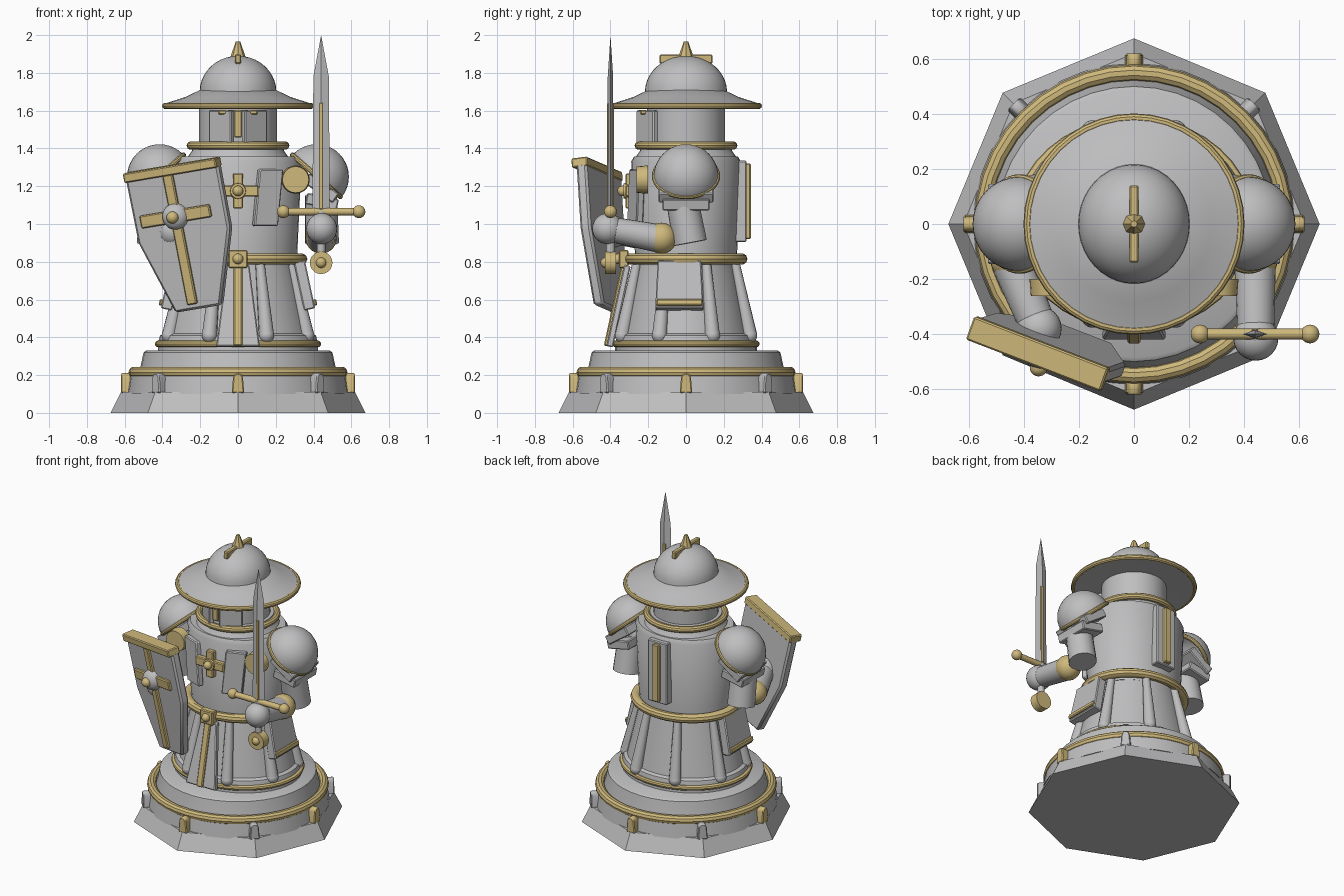
import bpy, bmesh
from math import sin, cos, pi, radians
from mathutils import Matrix, Vector

if "Cube" in bpy.data.objects:
    bpy.data.objects.remove(bpy.data.objects["Cube"])


def material(name, rgb):
    m = bpy.data.materials.new(name)
    m.use_nodes = True
    m.diffuse_color = (*rgb, 1)
    m.node_tree.nodes["Principled BSDF"].inputs["Base Color"].default_value = (*rgb, 1)
    return m


GREY = material("stone grey", (0.52, 0.52, 0.53))
GOLD = material("pale gold", (0.62, 0.48, 0.20))


def turn(x=0, y=0, z=0):
    return (Matrix.Rotation(radians(z), 4, 'Z') @ Matrix.Rotation(radians(x), 4, 'X')
            @ Matrix.Rotation(radians(y), 4, 'Y'))


def place(loc, **angles):
    return Matrix.Translation(loc) @ turn(**angles)


def finish(name, bm, mat, matrix=Matrix(), bevel=0):
    bmesh.ops.recalc_face_normals(bm, faces=bm.faces)
    if bevel:
        bmesh.ops.bevel(bm, geom=bm.edges[:], offset=bevel, segments=1, affect='EDGES')
    bm.transform(matrix)
    mesh = bpy.data.meshes.new(name)
    bm.to_mesh(mesh)
    bm.free()
    mesh.materials.append(mat)
    ob = bpy.data.objects.new(name, mesh)
    bpy.context.collection.objects.link(ob)
    bpy.ops.object.select_all(action='DESELECT')
    ob.select_set(True)
    bpy.context.view_layer.objects.active = ob
    bpy.ops.object.shade_smooth_by_angle(angle=radians(35))
    return ob


def lathe(name, profile, mat, steps=40, sx=1, sy=1, matrix=Matrix(), closed=False):
    bm = bmesh.new()
    vs = [bm.verts.new((r, 0, z)) for r, z in profile]
    pairs = list(zip(vs, vs[1:])) + ([(vs[-1], vs[0])] if closed else [])
    edges = [bm.edges.new(p) for p in pairs]
    bmesh.ops.spin(bm, geom=vs + edges, cent=(0, 0, 0), axis=(0, 0, 1),
                   angle=2 * pi, steps=steps, use_merge=True)
    bmesh.ops.remove_doubles(bm, verts=bm.verts, dist=1e-5)
    return finish(name, bm, mat, matrix @ Matrix.Diagonal((sx, sy, 1, 1)))


def ring(name, major, minor, z, mat=GOLD, sx=1, matrix=Matrix()):
    prof = [(major + minor * cos(k * pi / 5), z + minor * sin(k * pi / 5)) for k in range(10)]
    return lathe(name, prof, mat, 40, sx, 1, matrix, True)


def box(name, size, matrix, mat=GREY, bevel=0.006):
    bm = bmesh.new()
    bmesh.ops.create_cube(bm, size=1, matrix=Matrix.Diagonal((*size, 1)))
    return finish(name, bm, mat, matrix, bevel)


def ball(name, r, loc, mat=GREY, scale=(1, 1, 1)):
    bm = bmesh.new()
    bmesh.ops.create_uvsphere(bm, u_segments=24, v_segments=14, radius=r)
    return finish(name, bm, mat, Matrix.Translation(loc) @ Matrix.Diagonal((*scale, 1)))


def rod(name, a, b, r1, r2, mat=GREY, sides=20):
    a, b = Vector(a), Vector(b)
    bm = bmesh.new()
    bmesh.ops.create_cone(bm, cap_ends=True, segments=sides, radius1=r1, radius2=r2,
                          depth=(b - a).length)
    q = (b - a).to_track_quat('Z', 'Y').to_matrix().to_4x4()
    return finish(name, bm, mat, Matrix.Translation((a + b) / 2) @ q)


def plate(name, outline, depth, matrix, mat=GREY, bevel=0.006):
    """Outline in local x and z, thickened along local y."""
    bm = bmesh.new()
    face = bm.faces.new([bm.verts.new((x, -depth / 2, z)) for x, z in outline])
    out = bmesh.ops.extrude_face_region(bm, geom=[face])
    bmesh.ops.translate(bm, vec=(0, depth, 0),
                        verts=[v for v in out["geom"] if isinstance(v, bmesh.types.BMVert)])
    return finish(name, bm, mat, matrix, bevel)


def mirrored(half):
    return half + [(-x, z) for x, z in reversed(half)]


# Plinth
lathe("plinth", [(0, 0), (0.675, 0), (0.62, 0.11), (0, 0.11)], GREY, 8)
lathe("lower_tier", [(0, 0.1), (0.585, 0.1), (0.57, 0.2), (0, 0.2)], GREY)
lathe("upper_tier", [(0, 0.19), (0.53, 0.19), (0.515, 0.25), (0.5, 0.32), (0.485, 0.33), (0, 0.33)], GREY)
ring("plinth_band", 0.55, 0.03, 0.215)
for k in range(8):
    m = turn(z=45 * k) @ Matrix.Translation((0, -0.592, 0.155))
    plate(f"plinth_lug_{k}", mirrored([(0.033, -0.05), (0.026, 0.035), (0.014, 0.055)]), 0.055,
          m, GREY if k % 2 else GOLD)

# Skirt with ribs
SX = 1.13
lathe("skirt", [(0, 0.32), (0.375, 0.32), (0.375, 0.37), (0.365, 0.41), (0.345, 0.42),
                (0.265, 0.8), (0, 0.8)], GREY, sx=SX)
ring("skirt_hem", 0.372, 0.018, 0.365, sx=SX)
for k in range(8):
    a = radians(22.5 + 45 * k)
    c, s = cos(a) * 1.08, sin(a)
    low, high = (c * 0.365, s * 0.365, 0.41), (c * 0.28, s * 0.28, 0.8)
    rod(f"skirt_rib_{k}", low, high, 0.04, 0.024, sides=12)
    ball(f"rib_foot_{k}", 0.04, low)

# Tabard and belt
tab = place((0, -0.357, 0.565), x=-12.3)
plate("tabard", mirrored([(0.115, -0.22), (0.06, 0.22)]), 0.035, tab)
box("tabard_stripe", (0.046, 0.02, 0.44), tab @ Matrix.Translation((0, -0.022, 0)), GOLD)
ring("belt", 0.295, 0.03, 0.815, sx=SX)
box("buckle", (0.1, 0.05, 0.095), place((0, -0.33, 0.815)), GOLD)
ball("buckle_stud", 0.028, (0, -0.357, 0.815), GOLD)

# Torso
lathe("torso", [(0, 0.78), (0.268, 0.78), (0.29, 1.33), (0.275, 1.358), (0, 1.358)], GREY, sx=1.16)
lathe("collar", [(0, 1.34), (0.27, 1.35), (0.245, 1.385), (0.23, 1.43), (0, 1.43)], GREY)
ring("neck_band", 0.25, 0.022, 1.415)
chest = (0, -0.3, 1.175)
box("chest_cross_upright", (0.055, 0.04, 0.185), place(chest), GOLD)
box("chest_cross_bar", (0.22, 0.04, 0.06), place(chest), GOLD)
rod("chest_boss", (0, -0.3, 1.175), (0, -0.33, 1.175), 0.045, 0.04, GOLD)
ball("chest_stud", 0.028, (0, -0.335, 1.175), GOLD)
box("back_plate", (0.15, 0.06, 0.43), place((0, 0.29, 1.12)))
box("back_stripe", (0.05, 0.03, 0.4), place((0, 0.328, 1.12)), GOLD)

# Head
lathe("head", [(0, 1.4), (0.207, 1.4), (0.207, 1.65), (0, 1.65)], GREY)
box("visor_upright", (0.042, 0.04, 0.145), place((0, -0.237, 1.53)), GOLD)
box("visor_bar", (0.21, 0.035, 0.025), place((0, -0.225, 1.592)), GOLD)
lathe("hat_brim", [(0, 1.63), (0.385, 1.61), (0.385, 1.638), (0.28, 1.672), (0.2, 1.71), (0, 1.72)], GREY)
ring("brim_band", 0.385, 0.017, 1.625)
lathe("hat_dome", [(0.203 * cos(k * pi / 20), 1.7 + 0.19 * sin(k * pi / 20)) for k in range(10)]
      + [(0, 1.89)], GREY, sy=1.07)
box("crest_bar", (0.034, 0.28, 0.05), place((0, 0, 1.873)), GOLD)
rod("crest_spike", (0, 0, 1.88), (0, 0, 1.965), 0.042, 0.012, GOLD, 8)

# Paired armour and arms
for side, s in (("left", 1), ("right", -1)):
    box(f"{side}_cheek", (0.15, 0.035, 0.18), place((s * 0.087, -0.205, 1.512), z=s * 38))
    plate(f"{side}_chest_plate", [(-0.08 * s, -0.15), (0.055 * s, -0.15), (0.085 * s, 0.15), (-0.05 * s, 0.15)],
          0.04, place((s * 0.155, -0.265, 1.14), z=s * 22))
    rod(f"{side}_chest_disc", (s * 0.305, -0.2, 1.235), (s * 0.305, -0.262, 1.235), 0.075, 0.07, GOLD)
    hip = place((s * 0.352, -0.035, 0.675), z=s * 90) @ turn(x=-12)
    plate(f"{side}_hip_plate", mirrored([(0.128, -0.13), (0.115, 0.13)]), 0.06, hip)
    box(f"{side}_hip_bar", (0.245, 0.02, 0.034), hip @ Matrix.Translation((0, -0.035, -0.1)), GOLD)
    # Shoulder dome, cut along a tilted plane
    bm = bmesh.new()
    bmesh.ops.create_uvsphere(bm, u_segments=32, v_segments=20, radius=0.172)
    cut = bmesh.ops.bisect_plane(bm, geom=bm.verts[:] + bm.edges[:] + bm.faces[:],
                                 plane_co=(0, 0, 0), plane_no=(s * 0.65, 0, 0.75), clear_inner=True)
    bmesh.ops.holes_fill(bm, edges=[e for e in cut["geom_cut"] if isinstance(e, bmesh.types.BMEdge)])
    finish(f"{side}_shoulder", bm, GREY, Matrix.Translation((s * 0.415, 0, 1.25)))
    ring(f"{side}_shoulder_band", 0.167, 0.014, 0, matrix=place((s * 0.415, 0, 1.255), y=s * 41))
    box(f"{side}_upper_lame", (0.19, 0.29, 0.06), place((s * 0.44, 0, 1.19), y=s * 35))
    box(f"{side}_lower_lame", (0.17, 0.25, 0.06), place((s * 0.445, 0, 1.118), y=s * 12))
    rod(f"{side}_upper_arm", (s * 0.44, -0.025, 1.15), (s * 0.445, 0.022, 0.9), 0.085, 0.09)
    elbow = (s * 0.44, -0.13, 0.925)
    hand = (0.443, -0.415, 0.975) if s > 0 else (-0.345, -0.38, 0.96)
    ball(f"{side}_elbow", 0.082, elbow, GOLD)
    rod(f"{side}_forearm", (elbow[0], -0.15, 0.925), hand, 0.075, 0.066)
    ball(f"{side}_hand", 0.082, hand)

# Sword
X, Y = 0.44, -0.4
rod("sword_grip", (X, Y, 0.82), (X, Y, 1.07), 0.023, 0.023, sides=12)
rod("sword_pommel", (X, Y - 0.03, 0.795), (X, Y + 0.03, 0.795), 0.06, 0.06, GOLD)
ball("pommel_stud", 0.028, (X, Y - 0.025, 0.795), GOLD)
rod("sword_guard", (X - 0.2, Y, 1.065), (X + 0.2, Y, 1.065), 0.02, 0.02, GOLD, 12)
for n, d in (("inner", -0.2), ("outer", 0.2)):
    ball(f"guard_ball_{n}", 0.034, (X + d, Y, 1.065), GOLD)
lathe("sword_blade", [(0, 1.07), (0.046, 1.07), (0.041, 1.78), (0, 2.0)], GREY, 4, sy=0.35,
      matrix=Matrix.Translation((X, Y, 0)))
box("sword_fuller", (0.022, 0.036, 0.56), place((X, Y, 1.36)), GOLD, 0.003)

# Shield
sh = place((-0.317, -0.44, 1.045), z=-20) @ turn(x=7) @ turn(y=-9)


def on_shield(x, y, z):
    return sh @ Matrix.Translation((x, y, z))


plate("shield", mirrored([(0.13, -0.505), (0.262, -0.11), (0.265, 0.25)]), 0.06, on_shield(0.02, 0, 0), bevel=0.012)
box("shield_top_bar", (0.53, 0.09, 0.05), on_shield(0.02, -0.01, 0.245), GOLD)
box("shield_upright", (0.056, 0.025, 0.7), on_shield(0, -0.037, -0.125), GOLD)
box("shield_crossbar", (0.4, 0.025, 0.068), on_shield(0, -0.036, 0), GOLD)
ball("shield_boss", 0.07, sh @ Vector((0, -0.04, 0)), scale=(1, 0.75, 1))
ball("shield_stud", 0.032, sh @ Vector((0, -0.088, 0)), GOLD)
